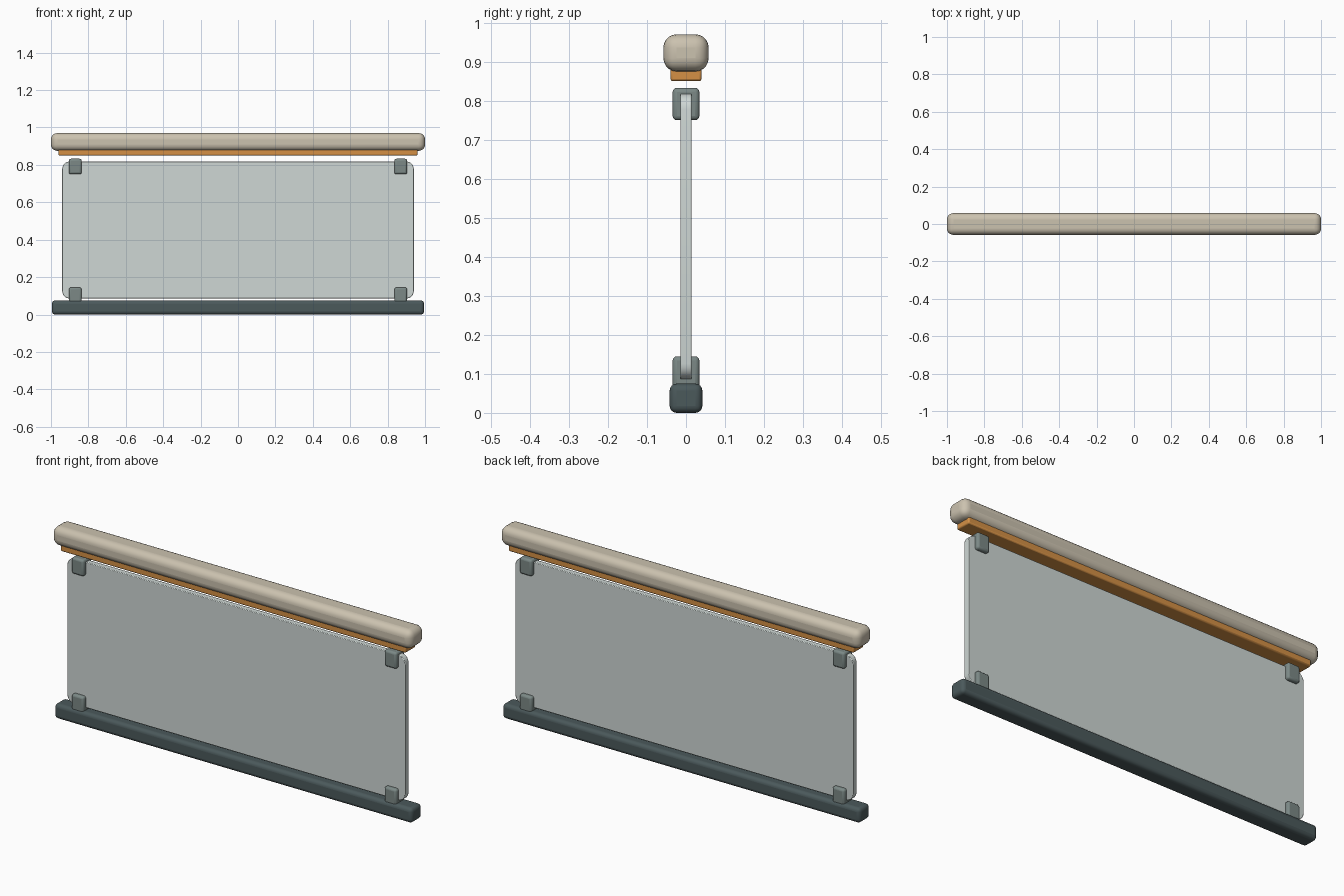
import bpy, bmesh, math

if "Cube" in bpy.data.objects:
    bpy.data.objects.remove(bpy.data.objects["Cube"])


def material(name, color):
    m = bpy.data.materials.new(name)
    m.diffuse_color = color
    m.use_nodes = True
    m.node_tree.nodes["Principled BSDF"].inputs["Base Color"].default_value = m.diffuse_color
    return m


BEIGE = material("warm_beige", (0.60, 0.54, 0.43, 1))
ORANGE = material("orange", (0.66, 0.28, 0.06, 1))
SLATE = material("dark_slate", (0.07, 0.10, 0.105, 1))
GREY = material("clip_grey", (0.20, 0.25, 0.24, 1))
GLASS = material("clear_glass", (0.62, 0.68, 0.66, 0.4))


def rounded_box(name, x, half_x, half_y, z0, z1, radius, mat, segments=4, corner=0):
    """Box centred on y = 0; corner rounds the outline seen from the front."""
    bm = bmesh.new()
    bmesh.ops.create_cube(bm, size=1)
    bmesh.ops.scale(bm, vec=(2 * half_x, 2 * half_y, z1 - z0), verts=bm.verts)
    if corner:
        edges = [e for e in bm.edges
                 if abs(e.verts[0].co.y - e.verts[1].co.y) > half_y]
        bmesh.ops.bevel(bm, geom=edges, offset=corner, segments=6,
                        profile=0.5, affect='EDGES')
    mesh = bpy.data.meshes.new(name)
    bm.to_mesh(mesh)
    bm.free()
    mesh.materials.append(mat)
    ob = bpy.data.objects.new(name, mesh)
    ob.location = (x, 0, (z0 + z1) / 2)
    bpy.context.collection.objects.link(ob)
    bev = ob.modifiers.new("soft_edges", 'BEVEL')
    bev.width = radius
    bev.segments = segments
    bev.limit_method = 'ANGLE'
    bev.angle_limit = math.radians(40)
    bpy.ops.object.select_all(action='DESELECT')
    ob.select_set(True)
    bpy.context.view_layer.objects.active = ob
    bpy.ops.object.shade_smooth_by_angle(angle=math.radians(35))
    return ob


# Base rail, handrail and the accent strip under it
rounded_box("base_rail", 0, 0.995, 0.042, 0.0, 0.075, 0.018, SLATE)
rounded_box("handrail", 0, 1.0, 0.058, 0.875, 0.97, 0.034, BEIGE, 5)
rounded_box("accent_strip", 0, 0.96, 0.04, 0.85, 0.885, 0.006, ORANGE, 2)

# Glass panel with rounded corners
rounded_box("glass_panel", 0, 0.94, 0.0145, 0.086, 0.818, 0.003, GLASS, 2, 0.04)

# Clips holding the four corners of the glass
for side, x in (("left", -0.87), ("right", 0.87)):
    for level, z in (("lower", 0.062), ("upper", 0.75)):
        rounded_box(f"{level}_{side}_clip", x, 0.034, 0.0345,
                    z, z + 0.083, 0.011, GREY, 3)
